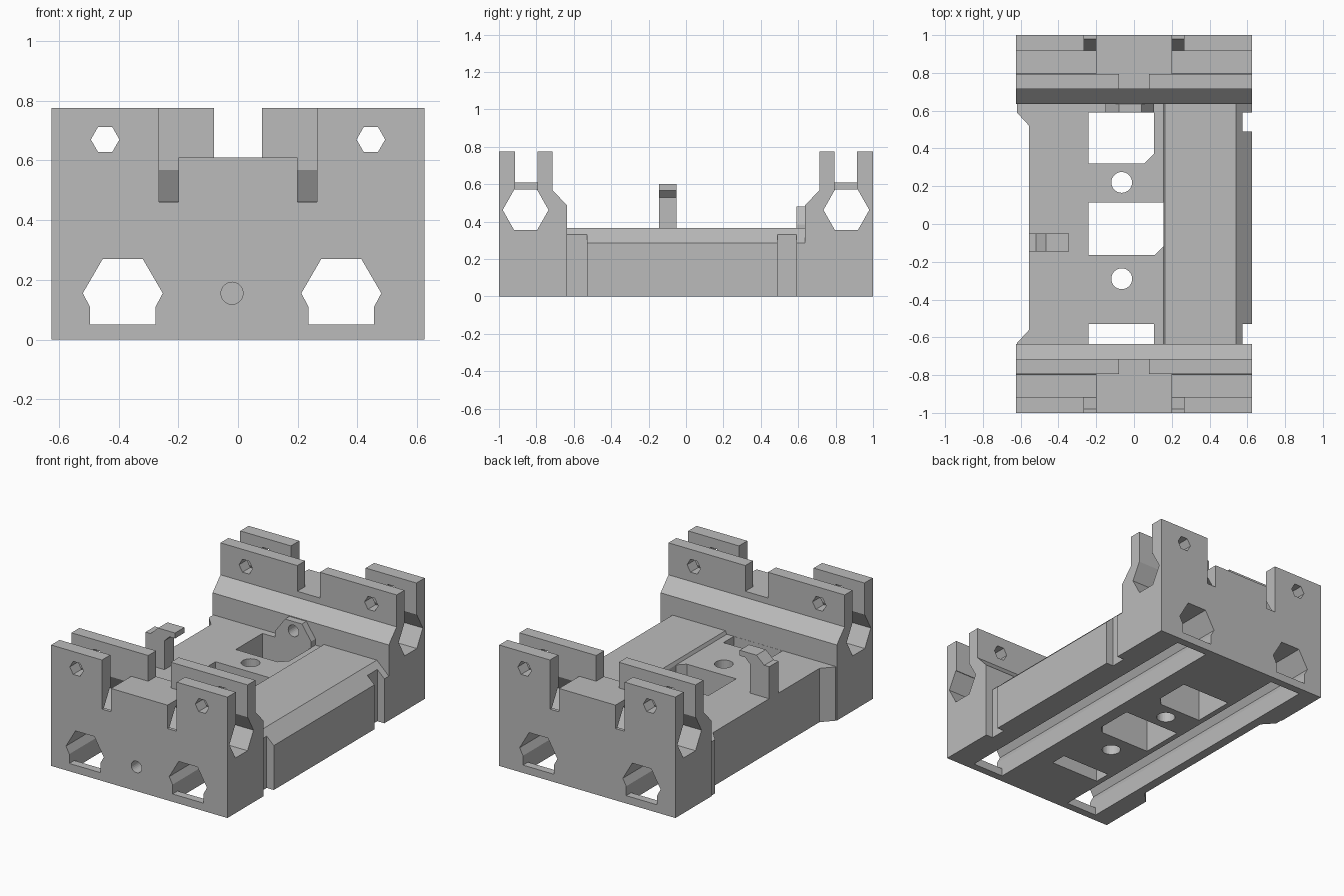
import bpy, bmesh, math

if "Cube" in bpy.data.objects:
    bpy.data.objects.remove(bpy.data.objects["Cube"])

grey = bpy.data.materials.new("light grey")
grey.use_nodes = True
COLOUR = (0.5, 0.5, 0.5, 1)
grey.diffuse_color = COLOUR
grey.node_tree.nodes["Principled BSDF"].inputs["Base Color"].default_value = COLOUR


def prism(name, pts, axis, a, b):
    """Extrude a 2D outline along an axis from a to b."""
    place = {"x": lambda p, t: (t, p[0], p[1]),
             "y": lambda p, t: (p[0], t, p[1]),
             "z": lambda p, t: (p[0], p[1], t)}[axis]
    bm = bmesh.new()
    low = [bm.verts.new(place(p, a)) for p in pts]
    high = [bm.verts.new(place(p, b)) for p in pts]
    bm.faces.new(low)
    bm.faces.new(high[::-1])
    for i in range(len(pts)):
        j = (i + 1) % len(pts)
        bm.faces.new((low[i], high[i], high[j], low[j]))
    bmesh.ops.recalc_face_normals(bm, faces=bm.faces)
    mesh = bpy.data.meshes.new(name)
    bm.to_mesh(mesh)
    bm.free()
    mesh.materials.append(grey)
    ob = bpy.data.objects.new(name, mesh)
    bpy.context.scene.collection.objects.link(ob)
    return ob


def box(name, x, y, z):
    return prism(name, [(x[0], y[0]), (x[1], y[0]), (x[1], y[1]), (x[0], y[1])], "z", *z)


def ring(cx, cy, r, n, ry=1.0):
    return [(cx + r * math.cos(math.tau * i / n), cy + ry * r * math.sin(math.tau * i / n))
            for i in range(n)]


def combine(target, other, operation):
    other.hide_render = True
    mod = target.modifiers.new("combine", "BOOLEAN")
    mod.operation = operation
    mod.solver = "EXACT"
    mod.object = other
    bpy.context.view_layer.objects.active = target
    bpy.ops.object.modifier_apply(modifier=mod.name)
    bpy.data.objects.remove(other)


def cut(target, other):
    combine(target, other, "DIFFERENCE")


def span(s, a, b):
    """Mirrored range on side s."""
    return sorted((s * a, s * b))


def end_block(name, s):
    """Double-walled bracket with a hexagonal cross tunnel."""
    outline = [(1, 0), (1, .775), (.715, .775), (.715, .57), (.635, .485), (.635, 0)]
    ob = prism(name, [(s * y, z) for y, z in outline], "x", -.625, .625)
    cut(ob, prism("tunnel", ring(s * .8575, .462, .1225, 6, 1.02), "x", -.8, .8))
    cut(ob, box("bridge_cut", (-.23, .23), span(s, .795, 1.1), (.61, .9)))
    cut(ob, box("inner_notch", (-.08, .08), span(s, .7, .85), (.61, .9)))
    for side in (-1, 1):
        cut(ob, box("slot", span(side, .2, .8), span(s, .795, .915), (.5, .9)))
        cut(ob, box("outer_notch", span(side, .2, .265), span(s, .9, 1.1), (.46, .9)))
        cut(ob, prism("pin_hole", ring(side * .445, .67, .048, 6), "y", *span(s, .6, 1.1)))
    return ob


# End brackets and the deck between them
body = end_block("carriage_body", -1)
combine(body, end_block("back_bracket", 1), "UNION")
plan = [(-.555, -.56), (-.62, -.63), (-.62, -.66), (.3, -.66), (.3, .66),
        (-.62, .66), (-.62, .59), (-.555, .52)]
combine(body, prism("low_deck", plan, "z", 0, .345), "UNION")
section = [(.145, 0), (.155, .345), (.165, .365), (.54, .365), (.625, .285), (.625, 0)]
high_deck = prism("high_deck", section, "y", -.65, .65)
for y in ((-.635, -.53), (.49, .59)):
    cut(high_deck, box("side_notch", (.575, .7), y, (-.1, .5)))
combine(body, high_deck, "UNION")

# Boss on the back bracket
boss = prism("boss", [(-.15, .3), (.105, .3), (.105, .385), (.04, .48),
                      (-.08, .48), (-.15, .385)], "y", .59, .66)
combine(body, boss, "UNION")
cut(body, prism("boss_hole", ring(-.02, .42, .037, 24), "y", .5, .72))

# Deck openings
openings = [
    [(-.24, .32), (.055, .32), (.105, .37), (.105, .59), (-.24, .59)],
    [(-.24, -.165), (.11, -.165), (.155, -.12), (.155, .115), (-.24, .115)],
    [(-.24, -.634), (.105, -.634), (.105, -.53), (-.24, -.53)],
]
for outline in openings:
    cut(body, prism("opening", outline, "z", -.1, .42))
for y in (-.29, .22):
    cut(body, prism("deck_hole", ring(-.065, y, .055, 32), "z", -.1, .5))
cut(body, prism("front_hole", ring(-.02, .155, .037, 24), "y", -1.1, -.6))

# Lengthwise nut channels, open below between the end walls
for cx in (-.386, .346):
    for bottom, reach in ((-.1, .95), (.05, 1.1)):
        half = [(.11, bottom), (.11, .11), (.134, .155), (.067, .27)]
        outline = [(cx + x, z) for x, z in half] + [(cx - x, z) for x, z in half[::-1]]
        cut(body, prism("channel", outline, "y", -reach, reach))

# Clip hook on the low deck
hook_outline = [(-.555, .33), (-.555, .55), (-.52, .55), (-.465, .6), (-.345, .6),
                (-.345, .565), (-.385, .565), (-.42, .53), (-.42, .33)]
combine(body, prism("clip_hook", hook_outline, "y", -.145, -.05), "UNION")
